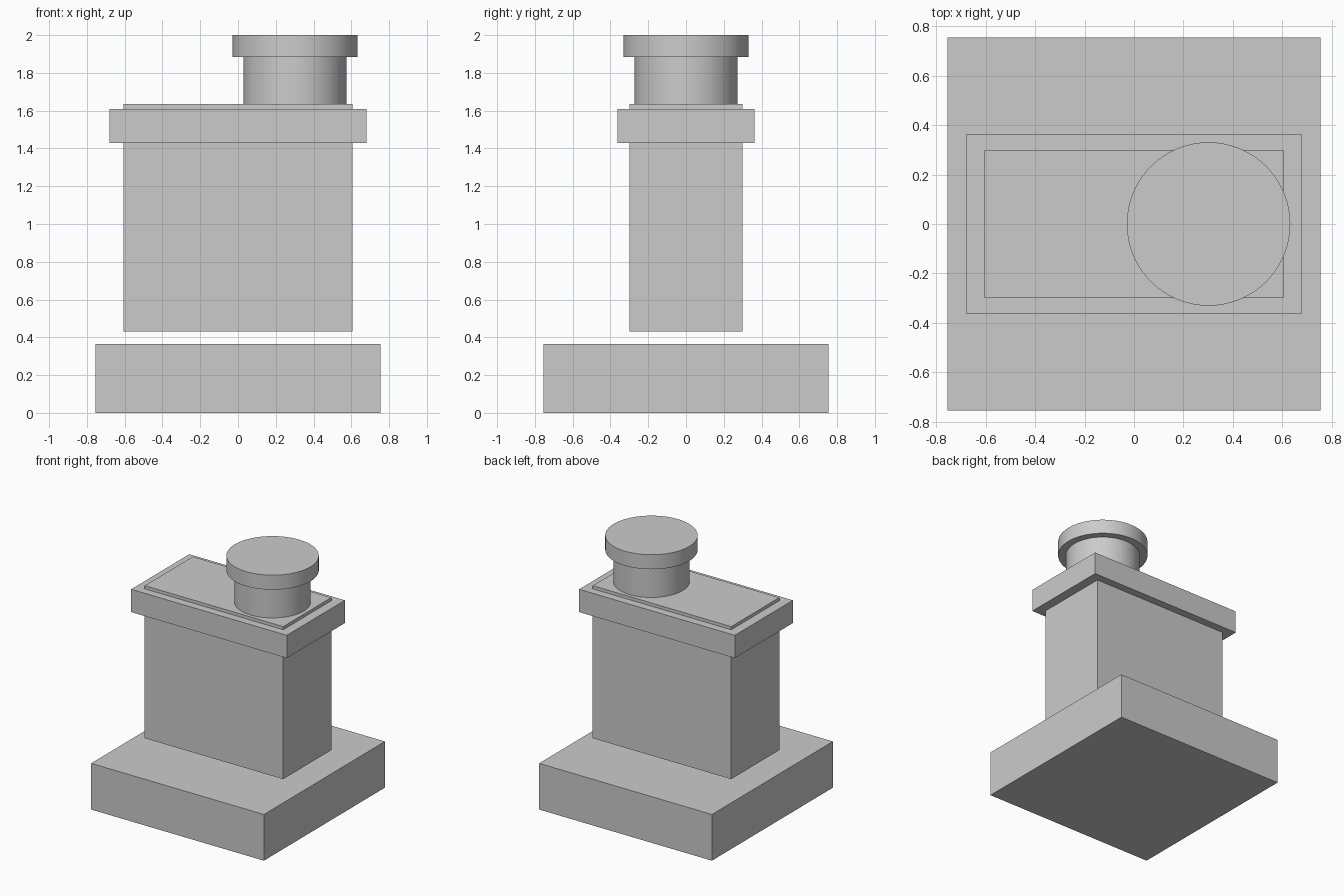
import bpy
import math

default_cube = bpy.data.objects.get("Cube")
if default_cube:
    bpy.data.objects.remove(default_cube, do_unlink=True)

GREY = (0.6, 0.6, 0.6, 1.0)
grey = bpy.data.materials.new("plain grey")
grey.use_nodes = True
grey.diffuse_color = GREY
grey.node_tree.nodes["Principled BSDF"].inputs["Base Color"].default_value = GREY


def finish(name):
    part = bpy.context.object
    part.name = name
    part.data.materials.append(grey)
    return part


def block(name, width, depth, bottom, top):
    bpy.ops.mesh.primitive_cube_add(size=1, location=(0, 0, (bottom + top) / 2))
    part = finish(name)
    part.scale = (width, depth, top - bottom)
    bpy.ops.object.transform_apply(location=False, rotation=False, scale=True)


def drum(name, radius, x, bottom, top):
    bpy.ops.mesh.primitive_cylinder_add(
        vertices=64, radius=radius, depth=top - bottom,
        location=(x, 0, (bottom + top) / 2))
    finish(name)
    bpy.ops.object.shade_smooth_by_angle(angle=math.radians(30))


# Square base, with a small gap below the body
block("base", 1.51, 1.51, 0, 0.365)

# Body runs up through the collar and stands slightly proud of it
block("body", 1.21, 0.6, 0.43, 1.635)
block("collar", 1.36, 0.725, 1.43, 1.61)

# Round chimney on the left half of the top
drum("chimney_neck", 0.273, 0.302, 1.635, 1.885)
drum("chimney_cap", 0.331, 0.302, 1.885, 2.0)
